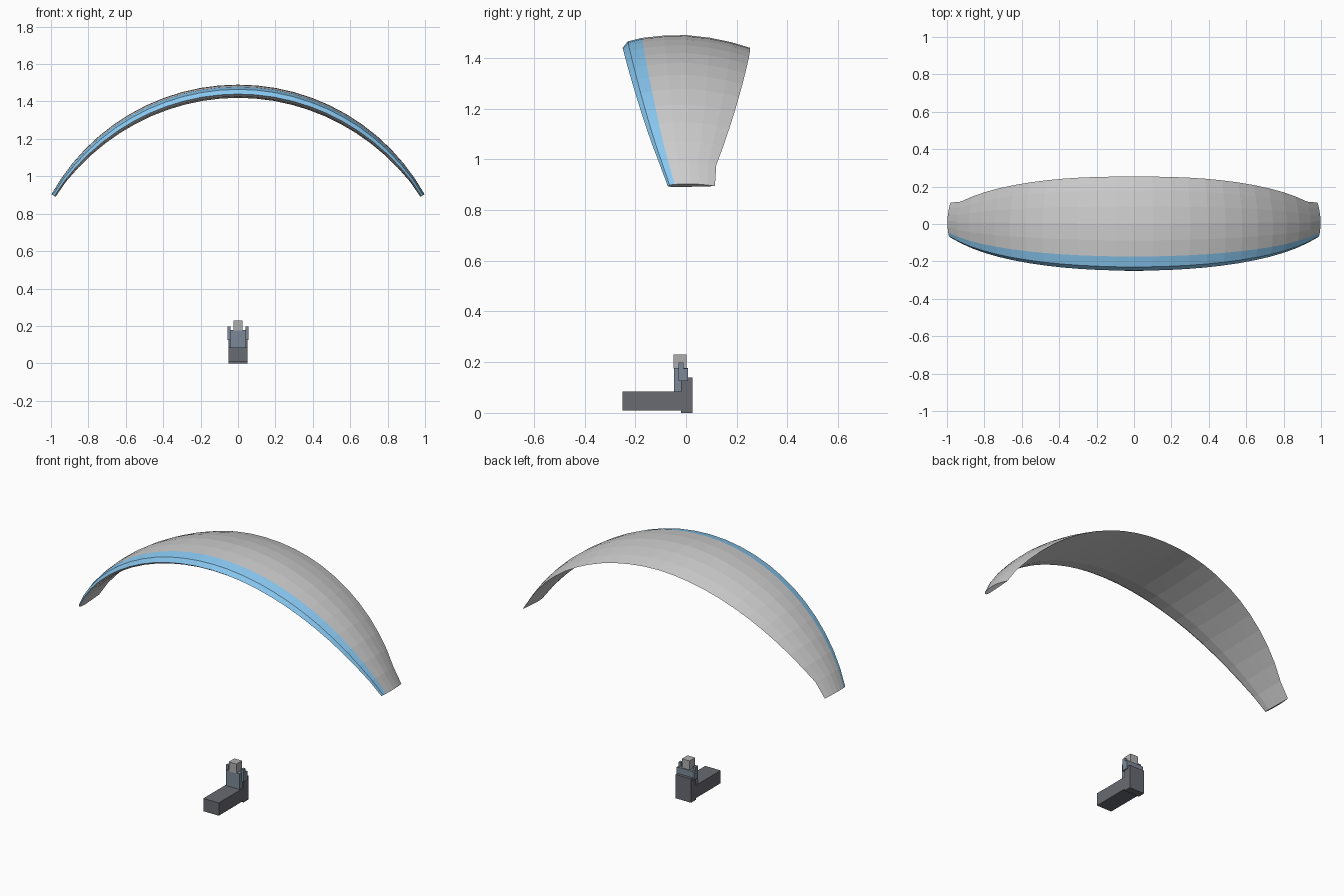
import bpy, bmesh
from math import sin, cos, radians, sqrt

if "Cube" in bpy.data.objects:
    bpy.data.objects.remove(bpy.data.objects["Cube"])


def material(name, rgb):
    m = bpy.data.materials.new(name)
    m.diffuse_color = (*rgb, 1)
    m.use_nodes = True
    m.node_tree.nodes["Principled BSDF"].inputs["Base Color"].default_value = m.diffuse_color
    return m


white = material("white cloth", (0.8, 0.8, 0.8))
blue = material("blue cloth", (0.25, 0.58, 0.88))
dark = material("dark harness", (0.14, 0.145, 0.17))
slate = material("slate suit", (0.2, 0.25, 0.31))
pale = material("pale helmet", (0.42, 0.43, 0.42))

# Canopy: wing section (chord fraction, height / chord) swept along an arc
SECTION = [(0, -.10), (.04, -.05), (.15, -.022), (.32, -.004), (.5, 0), (.68, -.02),
           (.85, -.055), (1, -.10), (.75, -.115), (.45, -.13), (.2, -.14), (.04, -.125)]
BLUE_EDGES = {0, 1, 11}
RADIUS, CENTRE_Z, HALF_ANGLE, STEPS = 1.142, 0.348, 60.9, 24


def edges_at(t):
    """Leading and trailing y at span position t (0 centre, 1 tip)."""
    if t > 0.99:
        return -0.072, 0.114
    s = sqrt(1 - (t * sin(radians(60)) / 1.0) ** 2)
    k = (s - 0.5) / 0.5
    x = sin(radians(HALF_ANGLE * t)) / sin(radians(HALF_ANGLE * 23 / 24))
    k = sqrt(max(0, 1 - 0.86 * x ** 2.3))
    return -0.25 * k + 0.008 * x, 0.253 * k + 0.008 * x


bm = bmesh.new()
rings = []
for i in range(STEPS + 1):
    t = i / (STEPS / 2) - 1
    a = radians(HALF_ANGLE * t)
    lead, trail = edges_at(abs(t))
    chord = trail - lead
    ring = []
    for u, h in SECTION:
        r = RADIUS + h * chord
        ring.append(bm.verts.new((r * sin(a), lead + u * chord, CENTRE_Z + r * cos(a))))
    rings.append(ring)
n = len(SECTION)
for a, b in zip(rings, rings[1:]):
    for j in range(n):
        k = (j + 1) % n
        f = bm.faces.new((a[j], a[k], b[k], b[j]))
        f.material_index = 1 if j in BLUE_EDGES - {11} else 0
for ring in (rings[0], rings[-1]):
    bm.faces.new(ring)
bmesh.ops.recalc_face_normals(bm, faces=bm.faces)
mesh = bpy.data.meshes.new("canopy")
bm.to_mesh(mesh)
bm.free()
mesh.materials.append(white)
mesh.materials.append(blue)
bpy.context.collection.objects.link(bpy.data.objects.new("canopy", mesh))


def box(name, x, y, z, mat):
    """Box from (min, max) ranges."""
    bpy.ops.mesh.primitive_cube_add(size=1, location=[sum(r) / 2 for r in (x, y, z)])
    o = bpy.context.object
    o.name = name
    o.scale = [r[1] - r[0] for r in (x, y, z)]
    o.data.materials.append(mat)


# Seated pilot
box("leg_pod", (-.05, .05), (-.25, -.02), (.01, .085), dark)
box("back_pack", (-.05, .05), (-.02, .025), (0, .14), dark)
box("torso", (-.043, .043), (-.048, .008), (.08, .177), slate)
box("head", (-.025, .025), (-.05, .002), (.175, .23), pale)
for side, s in (("left", -1), ("right", 1)):
    x = sorted((s * .04, s * .056))
    box(side + "_forearm", x, (-.03, -.01), (.125, .198), slate)
    box(side + "_upper_arm", x, (-.012, .008), (.125, .175), slate)
